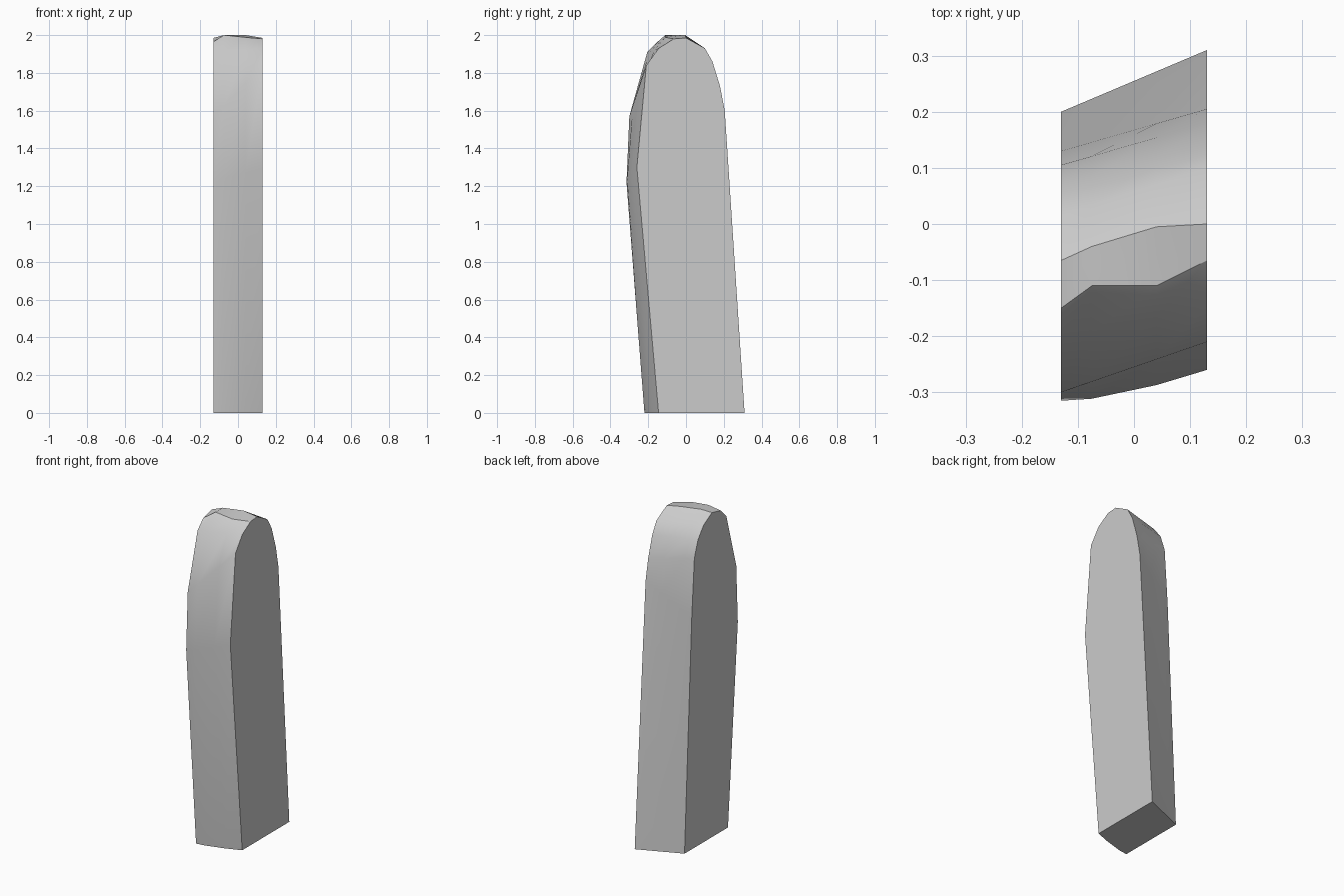
import bpy, bmesh, math
from mathutils import Vector

cube = bpy.data.objects.get("Cube")
if cube:
    bpy.data.objects.remove(cube, do_unlink=True)

stone = bpy.data.materials.new("light_grey")
stone.use_nodes = True
colour = (0.6, 0.6, 0.6, 1)
stone.diffuse_color = colour
stone.node_tree.nodes["Principled BSDF"].inputs["Base Color"].default_value = colour

# Side outlines (y, z), from the front foot over the rounded top to the back foot
HALF = 0.13
LEFT_SIDE = [(-.22, 0), (-.315, 1.22), (-.30, 1.57), (-.205, 1.91), (-.15, 1.965),
             (-.065, 1.985), (.015, 1.94), (.07, 1.87), (.105, 1.77), (.13, 1.42), (.2, 0)]
RIGHT_SIDE = [(-.145, 0), (-.26, 1.3), (-.21, 1.84), (-.145, 1.93), (-.065, 1.98),
              (0, 1.985), (.1, 1.93), (.14, 1.86), (.18, 1.73), (.205, 1.6), (.31, 0)]


def section(x, crown=None, bulge=0):
    """Blend the two outlines at x, bow the front and raise the crown."""
    t = (x + HALF) / (2 * HALF)
    pts = [Vector(a).lerp(Vector(b), t) for a, b in zip(LEFT_SIDE, RIGHT_SIDE)]
    for p in pts[:2]:
        p.x -= bulge
    for i, p in (crown or {}).items():
        pts[i] = Vector(p)
    return [(x, p.x, p.y) for p in pts]


sections = [
    section(-HALF),
    section(-.075, {4: (-.11, 2), 5: (-.04, 2)}, .008),
    section(.04, {4: (-.11, 1.988), 5: (-.005, 2)}, .008),
    section(HALF),
]

# Loft the sections into one closed slab
bm = bmesh.new()
rings = [[bm.verts.new(p) for p in s] for s in sections]
for a, b in zip(rings, rings[1:]):
    n = len(a)
    for i in range(n):
        j = (i + 1) % n
        bm.faces.new((a[i], a[j], b[j], b[i]))
for ring in (rings[0], rings[-1]):
    bm.faces.new(ring)
bmesh.ops.recalc_face_normals(bm, faces=bm.faces)
mesh = bpy.data.meshes.new("standing_stone")
bm.to_mesh(mesh)
bm.free()
mesh.materials.append(stone)

slab = bpy.data.objects.new("standing_stone", mesh)
bpy.context.collection.objects.link(slab)
bpy.ops.object.select_all(action='DESELECT')
slab.select_set(True)
bpy.context.view_layer.objects.active = slab
bpy.ops.object.shade_smooth_by_angle(angle=math.radians(30))
